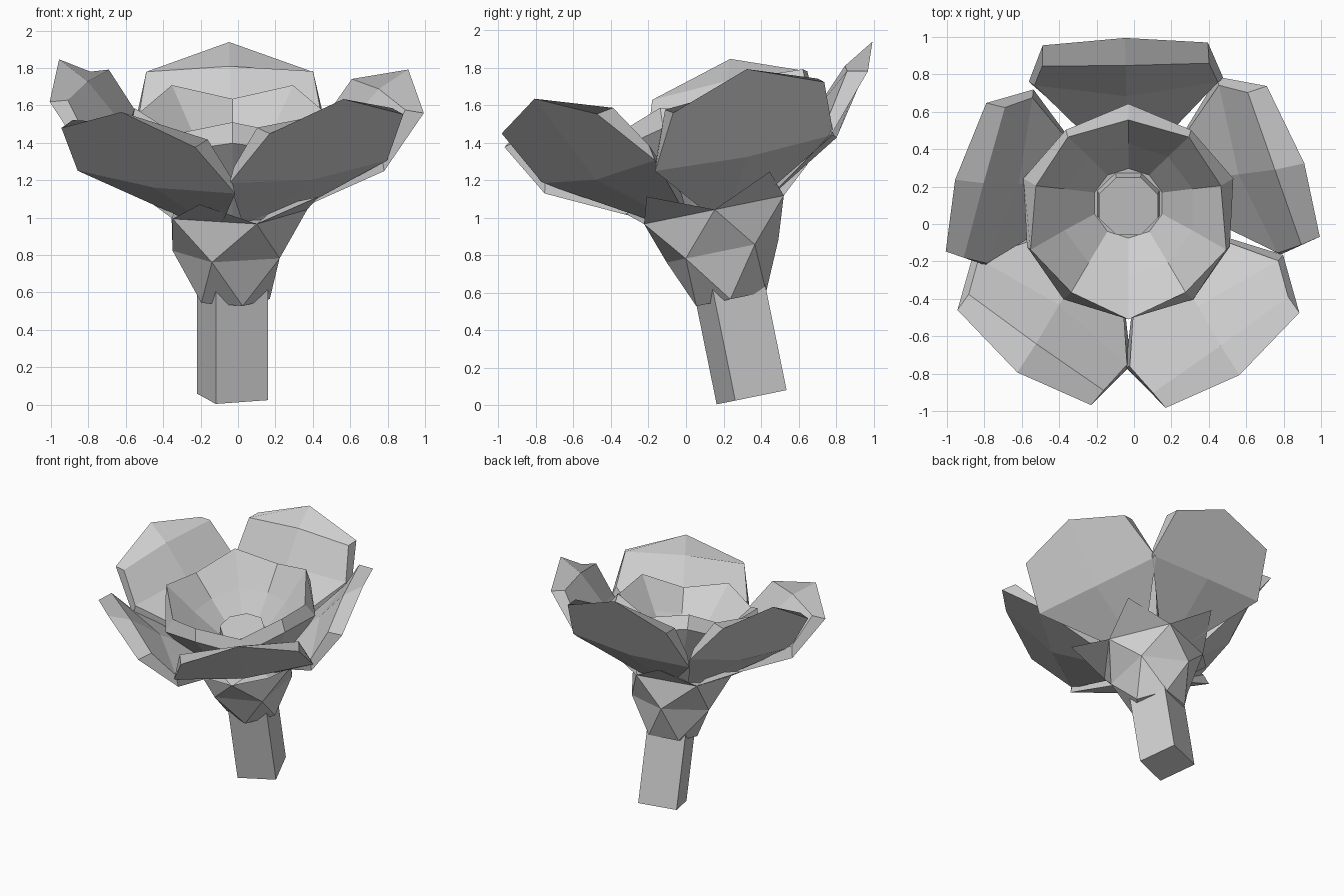
import bpy, bmesh, math
from mathutils import Matrix, Vector

if "Cube" in bpy.data.objects:
    bpy.data.objects.remove(bpy.data.objects["Cube"])

# One grey material for the whole flower
grey = bpy.data.materials.new("light_grey")
grey.diffuse_color = (0.62, 0.62, 0.62, 1)
grey.use_nodes = True
grey.node_tree.nodes["Principled BSDF"].inputs["Base Color"].default_value = grey.diffuse_color

# The flower leans towards the front around the foot of its stem
LEAN = Matrix.Translation((-0.03, 0.35, 0.042)) @ Matrix.Rotation(math.radians(11.5), 4, 'X')


def polar(angle, r, h):
    a = math.radians(angle)
    return Vector((r * math.cos(a), r * math.sin(a), h))


def make(name, points, faces):
    bm = bmesh.new()
    vs = [bm.verts.new(LEAN @ p) for p in points]
    for f in faces:
        bm.faces.new([vs[i] for i in f])
    bmesh.ops.recalc_face_normals(bm, faces=bm.faces)
    me = bpy.data.meshes.new(name)
    bm.to_mesh(me)
    bm.free()
    me.materials.append(grey)
    ob = bpy.data.objects.new(name, me)
    bpy.context.collection.objects.link(ob)
    return ob


def ring(n, start, r, h):
    return [polar(start + 360 * i / n, r, h) for i in range(n)]


def bridge(rings, caps=True):
    """Faces between successive rings of equal size."""
    n, m = len(rings[0]), len(rings)
    faces = []
    for j in range(m - 1):
        for i in range(n):
            i2 = (i + 1) % n
            faces.append((j * n + i, j * n + i2, (j + 1) * n + i2, (j + 1) * n + i))
    if caps:
        faces += [tuple(range(n)), tuple(range((m - 1) * n, m * n))]
    return [p for r in rings for p in r], faces


# Square stem
make("stem", *bridge([ring(4, -115, 0.21, 0), ring(4, -115, 0.21, 0.62)]))

# Faceted calyx: pentagon foot, offset middle points, flared top points
foot = ring(5, -74, 0.2, 0.535)
middle = ring(5, -38, 0.32, 0.795)
flare = ring(5, -71, 0.4, 1.02)
faces = [tuple(range(5)), tuple(range(10, 15))]
for i in range(5):
    j = (i + 1) % 5
    faces += [(i, j, 5 + i), (5 + i, j, 5 + j),
              (5 + i, 5 + j, 10 + j), (10 + i, 5 + i, 10 + j)]
make("calyx", foot + middle + flare, faces)

# Pointed sepals flaring from the calyx rim
for k in range(5):
    pts = [flare[k], flare[(k + 1) % 5], polar(-36 + 72 * k, 0.57, 1.16),
           polar(-36 + 72 * k, 0.3, 1.08)]
    make("sepal", pts, [(0, 1, 2), (0, 2, 3), (1, 3, 2), (0, 3, 1)])

# Outer petal section, from outer base over the rim to inner base
MID = [(0.25, 1.0), (0.72, 1.26), (1.01, 1.72), (0.84, 1.625), (0.63, 1.42), (0.28, 1.13)]
SIDE = [(26, 0.31, 1.01), (37, 0.865, 1.285), (25, 1.045, 1.57),
        (28, 0.95, 1.595), (35.5, 0.845, 1.37), (28, 0.32, 1.11)]


def outer_petal(angle, lift, widen):
    def place(a, r, h):
        t = max(0, (r - 0.3) / 0.7)          # variation grows towards the rim
        return polar(angle + a, r + widen * t, h + lift * t)
    cols = [[place(s * a, r, h) for a, r, h in SIDE] for s in (-1, 1)]
    cols.insert(1, [place(0, r, h) for r, h in MID])
    pts, faces = bridge(cols, caps=False)
    for o in (0, 12):
        faces += [(o, o + 1, o + 4, o + 5), (o + 1, o + 2, o + 3, o + 4)]
    make("outer_petal", pts, faces)


for angle, lift, widen in [(91, 0.01, 0), (19, 0, -0.015), (-54, 0.07, 0),
                           (-126, 0, 0), (165, 0.07, -0.05)]:
    outer_petal(angle, lift, widen)


# Inner cup of five joined petals: high points between the outer petals
def wavy(r_high, h_high, r_low, h_low):
    return [polar(-90 + 36 * i, *((r_low, h_low) if i % 2 else (r_high, h_high)))
            for i in range(10)]


make("inner_cup", *bridge([
    wavy(0.3, 1.0, 0.3, 1.0),
    wavy(0.57, 1.5, 0.59, 1.43),
    wavy(0.55, 1.61, 0.52, 1.52),
    wavy(0.36, 1.38, 0.36, 1.36),
    wavy(0.19, 1.2, 0.19, 1.2)]))

# Octagonal flower centre
make("flower_centre", *bridge([ring(8, 22.5, 0.19, 1.1), ring(8, 22.5, 0.17, 1.28)]))
